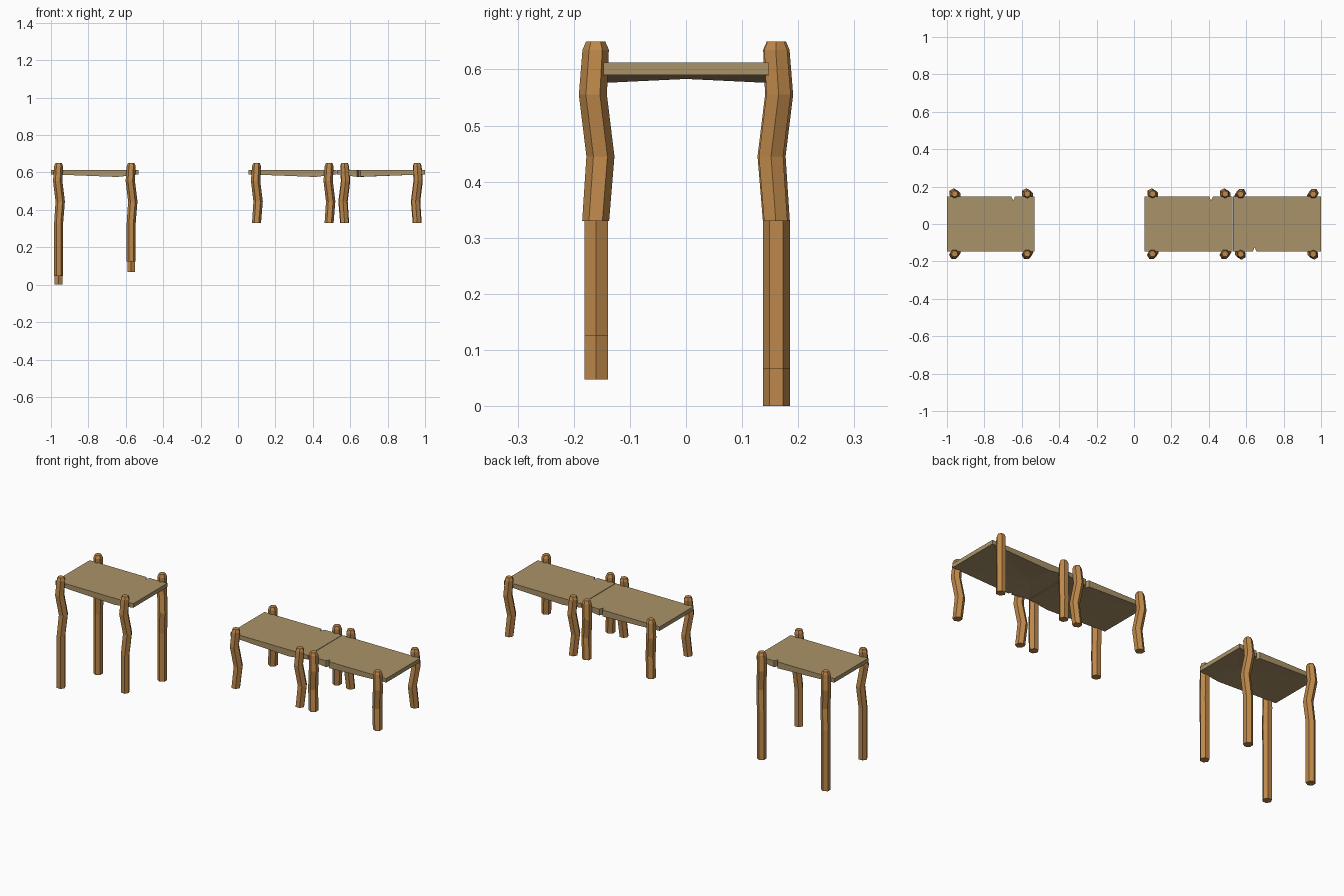
import bpy, bmesh
from math import cos, sin, pi
from mathutils import Vector, Matrix

if "Cube" in bpy.data.objects:
    bpy.data.objects.remove(bpy.data.objects["Cube"])


def material(name, color):
    m = bpy.data.materials.new(name)
    m.diffuse_color = color
    m.use_nodes = True
    m.node_tree.nodes["Principled BSDF"].inputs["Base Color"].default_value = m.diffuse_color
    return m


PLANK = material("pale_plank_wood", (0.40, 0.29, 0.14, 1))
POST = material("brown_post_wood", (0.52, 0.25, 0.07, 1))


def finish(bm, name, mat, matrix):
    bmesh.ops.recalc_face_normals(bm, faces=bm.faces[:])
    bm.transform(matrix)
    mesh = bpy.data.meshes.new(name)
    bm.to_mesh(mesh)
    bm.free()
    mesh.materials.append(mat)
    obj = bpy.data.objects.new(name, mesh)
    bpy.context.collection.objects.link(obj)


# Deck slab: flat top, nicked edge, underside sagging towards the nick
def deck(name, matrix):
    h, w, k = 0.235, 0.147, 0.12
    outline = [(-h, -w, .59), (k, -w, .576), (h, -w, .59), (h, w, .59),
               (k + .01, w, .577), (k, w - .022, .577), (k - .01, w, .577), (-h, w, .59)]
    bm = bmesh.new()
    top = [bm.verts.new((x, y, .612)) for x, y, z in outline]
    low = [bm.verts.new(p) for p in outline]
    mid = bm.verts.new((k, 0, .583))
    bm.faces.new(top)
    for i in range(len(outline)):
        j = (i + 1) % len(outline)
        bm.faces.new((low[i], low[j], top[j], top[i]))
        bm.faces.new((low[j], low[i], mid))
    finish(bm, name, PLANK, matrix)


# Crooked six-sided post, straight below the short length
def post(name, x, y, turn, bottom, matrix):
    rings = [(.65, .017, 0), (.635, .0235, 0), (.555, .025, -.007),
             (.445, .025, .012), (.33, .024, 0)]
    if bottom < .33:
        rings.append((bottom, .024, 0))
    bm = bmesh.new()
    loops = []
    for z, r, bend in rings:
        loops.append([bm.verts.new((bend * cos(pi / 4) + r * cos(i * pi / 3),
                                    bend * sin(pi / 4) + r * sin(i * pi / 3), z))
                      for i in range(6)])
    for a, b in zip(loops, loops[1:]):
        for i in range(6):
            j = (i + 1) % 6
            bm.faces.new((a[i], a[j], b[j], b[i]))
    bm.faces.new(loops[0])
    bm.faces.new(loops[-1])
    place = Matrix.Translation(Vector((x, y, 0))) @ Matrix.Rotation(turn, 4, 'Z')
    finish(bm, name, POST, matrix @ place)


# Three sections; the first stands on long uneven posts, the last is turned round
sections = [("tall", -.766, 0, (.047, .125, 0, .067)),
            ("middle", .292, 0, (.33,) * 4),
            ("end", .765, pi, (.33,) * 4)]
for label, cx, turn, ends in sections:
    m = Matrix.Translation(Vector((cx, 0, 0))) @ Matrix.Rotation(turn, 4, 'Z')
    deck(label + "_deck", m)
    spots = [("front_left", -.193, -.16, 0), ("front_right", .195, -.16, 0),
             ("back_left", -.193, .161, -pi / 2), ("back_right", .195, .161, -pi / 2)]
    for (side, x, y, a), end in zip(spots, ends):
        post(f"{label}_{side}_post", x, y, a, end, m)
